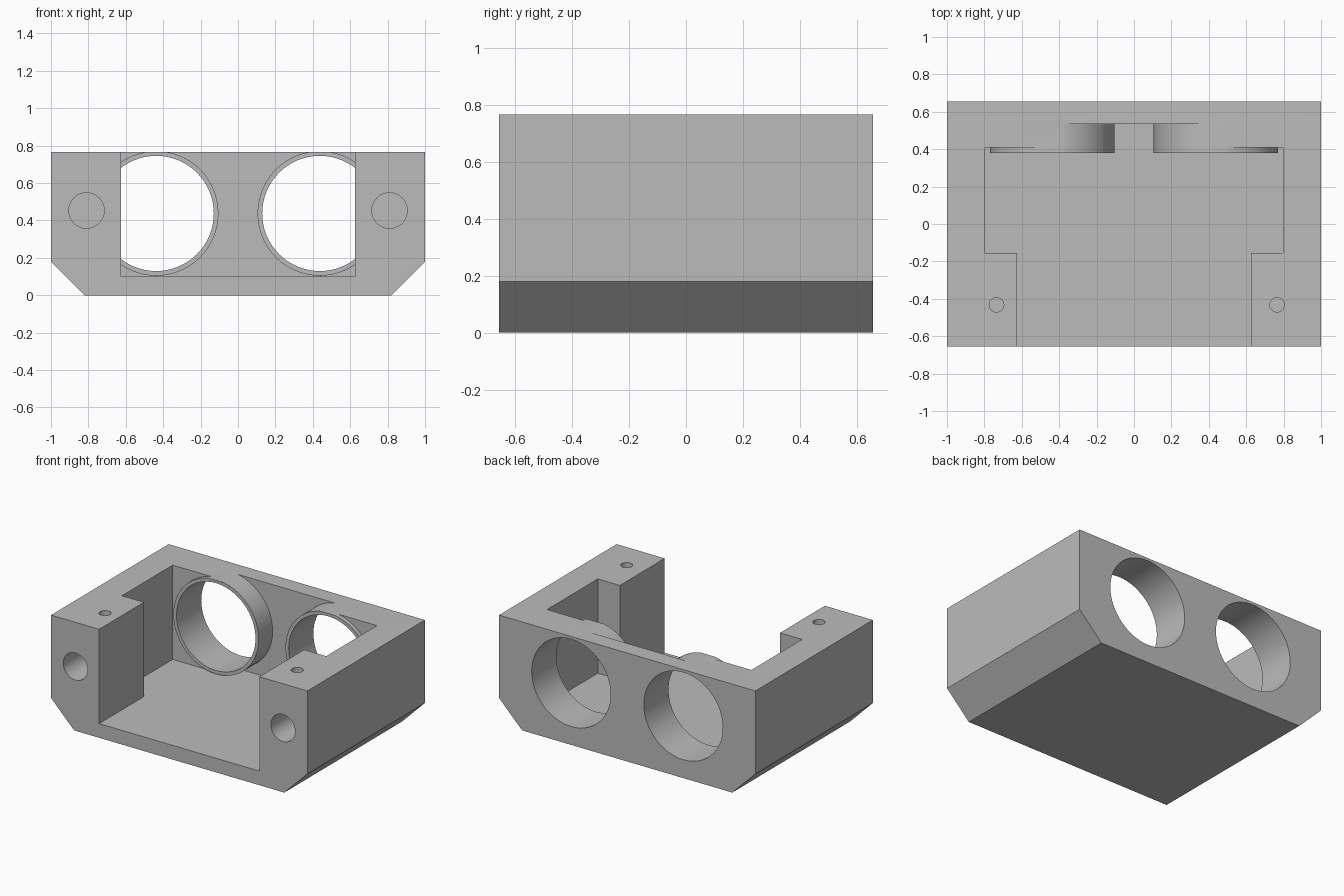
import bpy, bmesh
from math import sin, cos, tau

cube = bpy.data.objects.get("Cube")
if cube:
    bpy.data.objects.remove(cube, do_unlink=True)

grey = bpy.data.materials.new("plain_grey")
grey.use_nodes = True
colour = (0.5, 0.5, 0.5, 1)
grey.diffuse_color = colour
grey.node_tree.nodes["Principled BSDF"].inputs["Base Color"].default_value = colour


def prism(name, outline, axis, start, end):
    """Extrude a closed outline along y (outline in x, z) or z (outline in x, y)."""
    bm = bmesh.new()
    place = (lambda a, b: (a, start, b)) if axis == "y" else (lambda a, b: (a, b, start))
    face = bm.faces.new([bm.verts.new(place(a, b)) for a, b in outline])
    new = bmesh.ops.extrude_face_region(bm, geom=[face])["geom"]
    move = (0, end - start, 0) if axis == "y" else (0, 0, end - start)
    bmesh.ops.translate(bm, vec=move, verts=[v for v in new if isinstance(v, bmesh.types.BMVert)])
    bmesh.ops.recalc_face_normals(bm, faces=bm.faces)
    mesh = bpy.data.meshes.new(name)
    bm.to_mesh(mesh)
    bm.free()
    mesh.materials.append(grey)
    obj = bpy.data.objects.new(name, mesh)
    bpy.context.collection.objects.link(obj)
    return obj


def circle(x, y, radius, sides=64):
    return [(x + radius * cos(tau * i / sides), y + radius * sin(tau * i / sides))
            for i in range(sides)]


def mirrored(half):
    return half + [(-x, y) for x, y in reversed(half)]


def combine(target, tool, operation):
    tool.hide_render = True
    bpy.context.view_layer.objects.active = target
    mod = target.modifiers.new(tool.name, "BOOLEAN")
    mod.object, mod.operation, mod.solver = tool, operation, "EXACT"
    bpy.ops.object.modifier_apply(modifier=mod.name)
    bpy.data.objects.remove(tool, do_unlink=True)


DEPTH, TOP, FLOOR = 0.655, 0.765, 0.10
LENS_X, LENS_Z = 0.4375, 0.4375

# Block with chamfered lower edges, left tall and trimmed at the end
housing = prism("housing", mirrored([(0.82, 0), (1, 0.18), (1, 0.9)]), "y", -DEPTH, DEPTH)

# Stepped pocket, open at the front and top
pocket = mirrored([(0.625, -0.8), (0.625, -0.155), (0.797, -0.155),
                   (0.797, 0.41), (LENS_X, 0.41), (LENS_X, 0.535)])
combine(housing, prism("pocket", pocket, "z", FLOOR, 1), "DIFFERENCE")

# Raised collars and round openings through the back wall
for side in (-1, 1):
    x = side * LENS_X
    combine(housing, prism("collar", circle(x, LENS_Z, 0.333), "y", 0.38, 0.6), "UNION")
    combine(housing, prism("opening", circle(x, LENS_Z, 0.308), "y", 0.3, 0.8), "DIFFERENCE")

# Trim the top flat, which also flattens the collars
trim = mirrored([(1.2, -1), (1.2, 1)])
combine(housing, prism("trim", trim, "z", TOP, 1.2), "DIFFERENCE")

# Blind holes in the front and top of each post
for side, screw_x in ((-1, -0.735), (1, 0.765)):
    combine(housing, prism("front_hole", circle(side * 0.81, 0.453, 0.095, 48), "y", -0.8, -0.35),
            "DIFFERENCE")
    combine(housing, prism("screw_hole", circle(screw_x, -0.432, 0.039, 32), "z", 0.6, 1),
            "DIFFERENCE")

# Smooth bores with crisp edges
bpy.ops.object.select_all(action="DESELECT")
housing.select_set(True)
bpy.context.view_layer.objects.active = housing
bpy.ops.object.shade_smooth_by_angle(angle=0.5)
